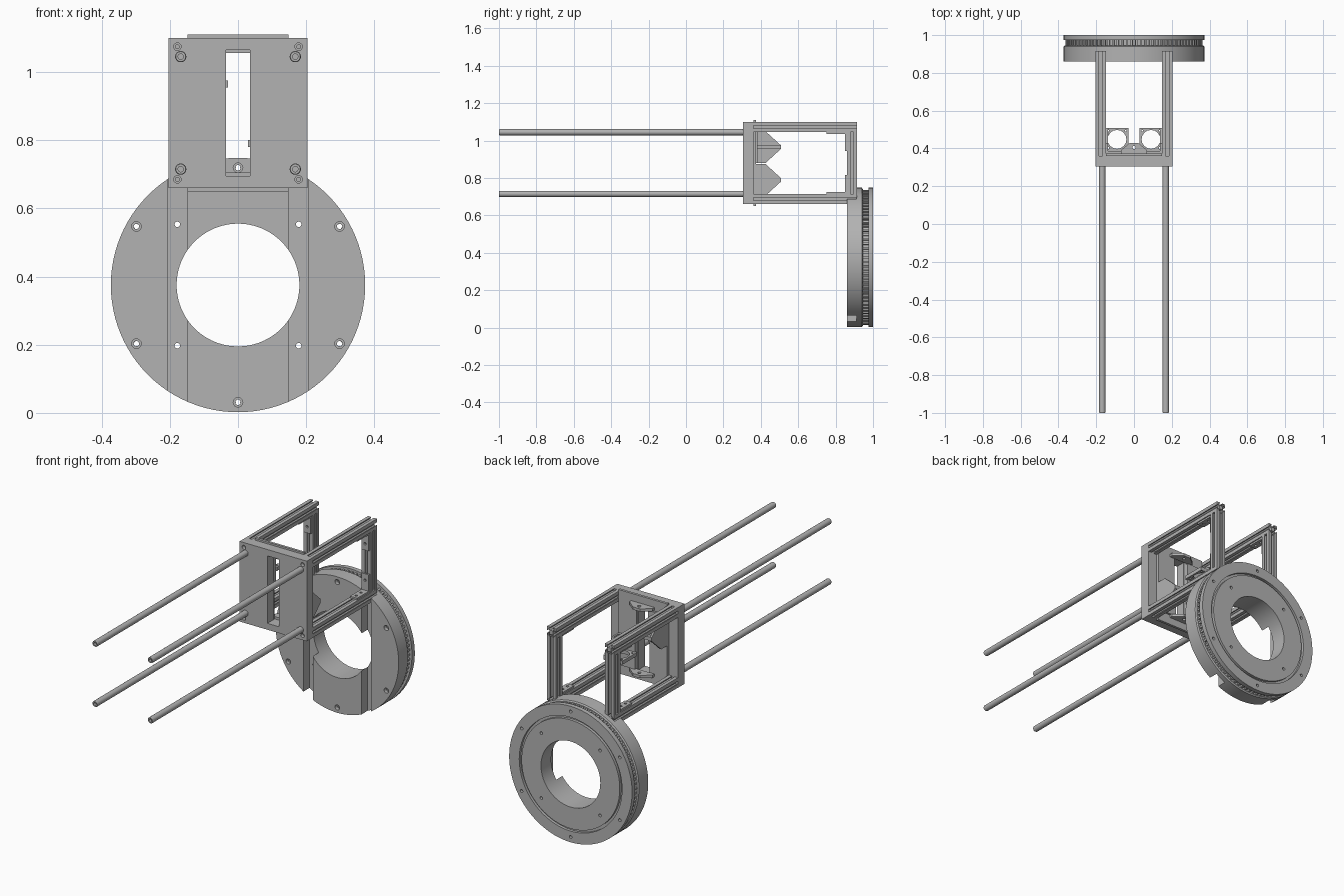
import bpy, bmesh
from math import sin, cos, pi, radians
from mathutils import Vector, Matrix

old = bpy.data.objects.get("Cube")
if old:
    bpy.data.objects.remove(old, do_unlink=True)

grey = bpy.data.materials.new("machined_grey")
grey.use_nodes = True
grey.diffuse_color = (0.45, 0.45, 0.45, 1)
grey.node_tree.nodes["Principled BSDF"].inputs["Base Color"].default_value = grey.diffuse_color


def finish(bm, name):
    bmesh.ops.remove_doubles(bm, verts=bm.verts, dist=1e-6)
    bmesh.ops.recalc_face_normals(bm, faces=bm.faces)
    mesh = bpy.data.meshes.new(name)
    bm.to_mesh(mesh)
    bm.free()
    mesh.materials.append(grey)
    ob = bpy.data.objects.new(name, mesh)
    bpy.context.collection.objects.link(ob)
    return ob


def box(name, x, y, z):
    bm = bmesh.new()
    bmesh.ops.create_cube(bm, size=1)
    for v in bm.verts:
        for i, (lo, hi) in enumerate((x, y, z)):
            v.co[i] = lo if v.co[i] < 0 else hi
    return finish(bm, name)


def prism(name, points, depth):
    """Extrude a closed 3D outline along a vector."""
    bm = bmesh.new()
    face = bm.faces.new([bm.verts.new(p) for p in points])
    ext = bmesh.ops.extrude_face_region(bm, geom=[face])
    verts = [g for g in ext["geom"] if isinstance(g, bmesh.types.BMVert)]
    bmesh.ops.translate(bm, verts=verts, vec=depth)
    if not face.is_valid or len(face.edges[0].link_faces) < 2:
        bm.faces.new(face.verts) if not face.is_valid else None
    return finish(bm, name)


def lathe(name, profile, x=0, z=0, segs=24, radius=None):
    """Spin a closed (radius, y) profile round a line parallel to y."""
    bm = bmesh.new()
    rows = []
    for i in range(segs):
        a = 2 * pi * i / segs
        rows.append([bm.verts.new((x + r * cos(a), y, z + r * sin(a))) for r, y in profile])
    n = len(profile)
    for i in range(segs):
        p, q = rows[i], rows[(i + 1) % segs]
        for j in range(n):
            k = (j + 1) % n
            if profile[j][0] or profile[k][0]:
                bm.faces.new((p[j], p[k], q[k], q[j]))
    # collapse the triangles that meet on the axis
    bmesh.ops.dissolve_degenerate(bm, edges=bm.edges, dist=1e-6)
    return finish(bm, name)


def cut(ob, *cutters):
    for c in cutters:
        c.hide_render = True
        mod = ob.modifiers.new("cut", "BOOLEAN")
        mod.operation, mod.solver, mod.object = "DIFFERENCE", "EXACT", c
        bpy.context.view_layer.objects.active = ob
        bpy.ops.object.modifier_apply(modifier=mod.name)
        bpy.data.objects.remove(c, do_unlink=True)


def drill(x, z, y0, y1, r, bore=None, depth=0.02):
    """Cutter for a through hole, with an optional counterbore at y0."""
    if bore:
        prof = [(0, y0 - .02), (bore, y0 - .02), (bore, y0 + depth), (r, y0 + depth), (r, y1 + .02), (0, y1 + .02)]
    else:
        prof = [(0, y0 - .02), (r, y0 - .02), (r, y1 + .02), (0, y1 + .02)]
    return lathe("cutter", prof, x, z, 16)


def smooth(ob):
    bpy.ops.object.select_all(action="DESELECT")
    ob.select_set(True)
    bpy.context.view_layer.objects.active = ob
    bpy.ops.object.shade_smooth_by_angle(angle=radians(25))


SIDES = ((-1, "right"), (1, "left"))
LEVELS = ((0.715, 1, "lower"), (1.045, -1, "upper"))
CZ = 0.375  # height of the ring centre

# Large ring: body, belt groove, rear flange and a circular rear groove
ring = lathe("ring", [(.18, .86), (.373, .86), (.373, .94), (.366, .945), (.35, .945), (.35, .975),
                      (.373, .975), (.373, 1), (.312, 1), (.312, .985), (.298, .985), (.298, 1),
                      (.18, 1)], 0, CZ, 96)
for s, side in SIDES:
    cut(ring, box("cutter", sorted((s * .148, s * .205)), (.8, .912), (-.1, .9)))
for i in range(6):
    a = pi / 6 + i * pi / 3
    cut(ring, drill(.344 * cos(a), CZ + .344 * sin(a), .86, 1, .008, .014))
for sx in (-1, 1):
    for sz in (-1, 1):
        cut(ring, drill(sx * .178, CZ + sz * .178, .86, 1, .008))
smooth(ring)

# Teeth in the belt groove
bm = bmesh.new()
for i in range(90):
    a = 2 * pi * i / 90
    m = Matrix.Translation((0, .96, CZ)) @ Matrix.Rotation(a, 4, "Y") @ Matrix.Translation((.353, 0, 0))
    bmesh.ops.create_cube(bm, size=1, matrix=m @ Matrix.Diagonal((.018, .029, .011, 1)))
finish(bm, "belt_teeth")

# Front plate with a tall slot and counterbored bolt holes
plate = box("front_plate", (-.204, .204), (.305, .36), (.66, 1.1))
cut(plate, box("cutter", (-.035, .035), (.2, .5), (.695, 1.065)))
for s, side in SIDES:
    for z in (.685, 1.074):
        cut(plate, drill(s * .178, z, .305, .36, .006, .011))
smooth(plate)

# Thin backing plate behind it
back = box("backing_plate", (-.148, .148), (.36, .374), (.65, 1.11))
cut(back, box("cutter", (-.039, .039), (.2, .5), (.692, 1.068)))

# Four long guide rods with bored ends
for s, side in SIDES:
    for z, up, level in LEVELS:
        smooth(lathe(f"{level}_{side}_rod", [(0, -.95), (.008, -.95), (.008, -1), (.0145, -1), (.0165, -.997),
                                             (.0165, .33), (0, .33)], s * .168, z))

# Slotted beam section, one side turned four times
quarter = [(1, -1), (1, -.3), (.82, -.3), (.82, -.55), (.65, -.55), (.4, -.3),
           (.4, .3), (.65, .55), (.82, .55), (.82, .3), (1, .3)]
H = .0275
section = []
for k in range(4):
    for u, v in quarter:
        for _ in range(k):
            u, v = -v, u
        section.append((u * H, v * H))

for s, side in SIDES:
    cx = s * .176
    for z, level in ((.6875, "lower"), (1.0725, "upper")):
        prism(f"{level}_{side}_beam", [(cx + u, .36, z + v) for u, v in section], Vector((0, .555, 0)))
    prism(f"{side}_post", [(cx + u, .8875 + v, .715) for u, v in section], Vector((0, 0, .33)))

    # Angle brackets in the rear corners
    for z, up, level in LEVELS:
        xs = (cx - .022, cx + .022)
        flat = box(f"{level}_{side}_bracket_flat", xs, (.75, .86), sorted((z, z + up * .01)))
        wall = box(f"{level}_{side}_bracket_wall", xs, (.85, .86), sorted((z, z + up * .1)))
        for y in (.775, .815):
            c = drill(0, 0, -.05, .05, .007)
            c.matrix_world = Matrix.Translation((cx, y, z)) @ Matrix.Rotation(pi / 2, 4, "X")
            cut(flat, c)
        cut(wall, drill(cx, z + up * .065, .85, .86, .007))

# Motor mounts: round-holed shelf, base and outer web, at staggered heights
web = [(.374, .085), (.425, .085), (.507, .01), (.507, -.01), (.425, -.085), (.374, -.085)]
for s, z in ((-1, .965), (1, .79)):
    side = "left" if s > 0 else "right"
    shelf = box(f"{side}_mount_shelf", sorted((s * .03, s * .147)), (.38, .507), (z - .01, z + .01))
    c = drill(0, 0, -.05, .05, .05)
    c.data.transform(Matrix.Rotation(pi / 2, 4, "X") @ Matrix.Identity(4))
    c.matrix_world = Matrix.Translation((s * .09, .448, z))
    cut(shelf, c)
    for dx in (-.046, .046):
        for dy in (-.046, .046):
            c = drill(0, 0, -.05, .05, .005)
            c.matrix_world = Matrix.Translation((s * .09 + dx, .448 + dy, z)) @ Matrix.Rotation(pi / 2, 4, "X")
            cut(shelf, c)
    smooth(shelf)
    box(f"{side}_mount_base", sorted((s * .04, s * .147)), (.374, .386), (z - .085, z + .085))
    prism(f"{side}_mount_web", [(s * .147, y, z + h) for y, h in web], Vector((-s * .01, 0, 0)))

# Small tabs with a pivot hole at both ends of the slot
for z, up, level in ((.69, 1, "lower"), (1.07, -1, "upper")):
    tab = prism(f"{level}_slot_tab", [(-.07, .374, z), (.07, .374, z), (.07, .39, z), (.022, .43, z),
                                      (-.022, .43, z), (-.07, .39, z)], Vector((0, 0, up * .015)))
    c = drill(0, 0, -.05, .05, .009)
    c.matrix_world = Matrix.Translation((0, .405, z)) @ Matrix.Rotation(pi / 2, 4, "X")
    cut(tab, c)
